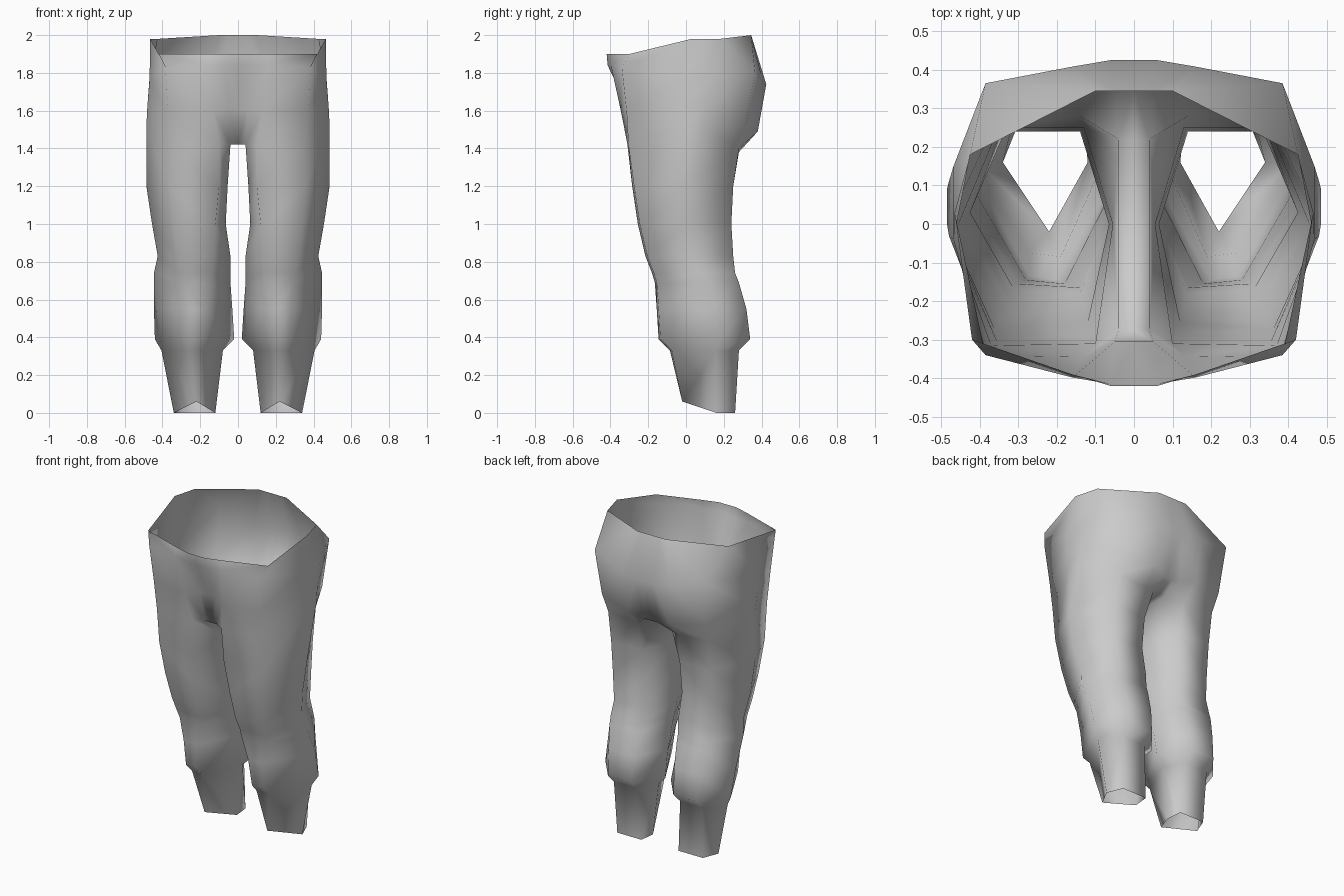
import bpy
import bmesh

cube = bpy.data.objects.get("Cube")
if cube:
    bpy.data.objects.remove(cube, do_unlink=True)


def make_material(name, colour):
    mat = bpy.data.materials.new(name)
    mat.use_nodes = True
    mat.diffuse_color = colour
    mat.node_tree.nodes["Principled BSDF"].inputs["Base Color"].default_value = colour
    return mat


def leg_ring(z, inner, outer, front, back, side, front_in, front_out, back_in, back_out):
    """Six-sided leg section; each side point is doubled to meet the torso columns."""
    outer_point, inner_point = (outer, side, z), (inner, side, z)
    return [(front_in, front, z), (front_out, front + .01, z),
            outer_point, outer_point,
            (back_out, back, z), (back_in, back, z),
            inner_point, inner_point]


# Leg sections from hem to thigh:
# height, inner x, outer x, front y, back y, side y, front edge x range, back edge x range
leg_sections = [
    (0, .12, .34, -.02, .26, .16, .2, .24, .13, .3),
    (.33, .08, .405, -.085, .28, .16, .19, .27, .155, .31),
    (.39, .02, .44, -.145, .34, .18, .2, .27, .15, .31),
    (.55, .03, .445, -.155, .32, .14, .18, .28, .14, .32),
    (.69, .04, .445, -.165, .28, .08, .14, .3, .13, .34),
    (.74, .04, .445, -.18, .26, .06, .14, .31, .125, .345),
    (.83, .04, .425, -.215, .25, .03, .13, .32, .12, .33),
    (1, .065, .455, -.255, .24, 0, .12, .34, .14, .345),
    (1.2, .055, .485, -.285, .25, 0, .1, .36, .13, .35),
]
rings = [leg_ring(*section) for section in leg_sections]

# The hem rises to a single point at the front
rings[0][0] = rings[0][1] = (.22, -.02, .06)

# Torso sections in the same column order
crotch = [(.1, -.31, 1.42), (.355, -.305, 1.42), (.485, 0, 1.52), (.485, .09, 1.52),
          (.35, .28, 1.4), (.14, .28, 1.38), (.04, .22, 1.42), (.04, -.275, 1.42)]
hips = [(.13, -.345, 1.6), (.37, -.315, 1.6), (.48, -.03, 1.62), (.48, .11, 1.62),
        (.37, .315, 1.52), (.15, .38, 1.49), (.05, .35, 1.46), (.05, -.305, 1.61)]
seat = [(.16, -.398, 1.84), (.385, -.34, 1.83), (.468, -.04, 1.77), (.468, .15, 1.78),
        (.385, .365, 1.81), (.16, .408, 1.75), (.06, .425, 1.74), (.06, -.415, 1.84)]
# The back corner of the waist is one point shared by two columns
corner = (.425, .18, 1.98)
waist = [(.16, -.39, 1.9), (.42, -.3, 1.9), (.465, .03, 1.98), corner,
         corner, (.1, .345, 2), (.05, .345, 2), (.06, -.42, 1.9)]
torso = [crotch, hips, seat, waist]

bm = bmesh.new()


def add_ring(points):
    return [bm.verts.new(p) for p in points]


def skin(lower, upper, closed):
    count = len(lower)
    for i in range(count if closed else count - 1):
        j = (i + 1) % count
        bm.faces.new((lower[i], lower[j], upper[j], upper[i]))


# Leg tube
leg_rows = [add_ring(r) for r in rings + [crotch]]
for lower, upper in zip(leg_rows, leg_rows[1:]):
    skin(lower, upper, True)


# Torso half, open along the centre line and closed by the mirror
def torso_row(ring):
    front, back = ring[-1], ring[-2]
    return add_ring([(0, *front[1:]), front] + ring[:-1] + [(0, *back[1:])])


torso_rows = [torso_row(r) for r in torso]
for lower, upper in zip(torso_rows, torso_rows[1:]):
    skin(lower, upper, False)

# Crotch floor between the legs
base = torso_rows[0]
bm.faces.new((base[0], base[-1], base[-2], base[1]))

bmesh.ops.remove_doubles(bm, verts=bm.verts, dist=.0005)
for face in bm.faces:
    face.smooth = True

mesh = bpy.data.meshes.new("trousers")
bm.to_mesh(mesh)
bm.free()
mesh.materials.append(make_material("grey cloth", (.6, .6, .6, 1)))

trousers = bpy.data.objects.new("trousers", mesh)
bpy.context.collection.objects.link(trousers)
mirror = trousers.modifiers.new("mirror", "MIRROR")
mirror.use_clip = True
mirror.merge_threshold = .001
